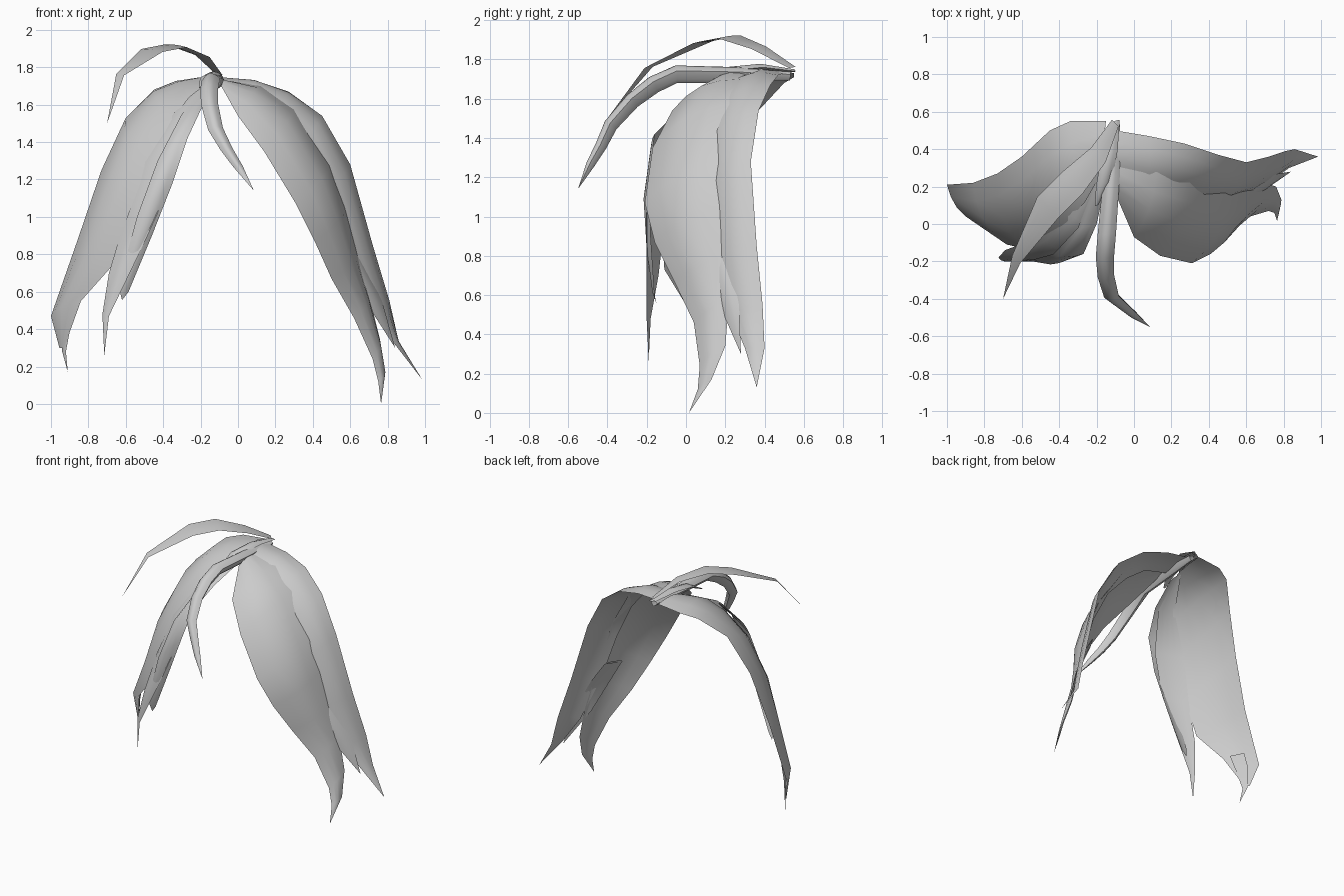
import bpy, bmesh, math
from mathutils import Vector

COLS = 5
CENTRE = Vector((0, 0.25, 0.9))


def lock(name, left, right, bulge, inner):
    """Closed hair lock lofted between two edge paths; bulge/inner = outer and inner arch."""
    L = [Vector(p) for p in left]
    R = [Vector(p) for p in right]
    n = len(L)
    bm = bmesh.new()
    outer_rows, inner_rows = [], []
    for i in range(n):
        a, b = max(i - 1, 0), min(i + 1, n - 1)
        mid = (L[i] + R[i]) / 2
        across = (R[a] + R[b] + R[i]) - (L[a] + L[b] + L[i])
        along = (L[b] + R[b]) - (L[a] + R[a])
        nrm = across.cross(along).normalized()
        if nrm.dot(mid - CENTRE) < 0:
            nrm.negate()
        w = (R[i] - L[i]).length
        o, k = [], []
        for c in range(COLS):
            t = c / (COLS - 1)
            p = L[i].lerp(R[i], t)
            arch = math.sin(math.pi * t) * w
            o.append(bm.verts.new(p + nrm * arch * bulge))
            k.append(o[-1] if c in (0, COLS - 1) else bm.verts.new(p + nrm * arch * inner))
        outer_rows.append(o)
        inner_rows.append(k)
    for rows in (outer_rows, inner_rows):
        for i in range(n - 1):
            for c in range(COLS - 1):
                bm.faces.new((rows[i][c], rows[i][c + 1], rows[i + 1][c + 1], rows[i + 1][c]))
    bmesh.ops.remove_doubles(bm, verts=bm.verts, dist=0.0005)
    bmesh.ops.recalc_face_normals(bm, faces=bm.faces)
    me = bpy.data.meshes.new(name)
    bm.to_mesh(me)
    bm.free()
    ob = bpy.data.objects.new(name, me)
    bpy.context.collection.objects.link(ob)
    bpy.context.view_layer.objects.active = ob
    ob.select_set(True)
    bpy.ops.object.shade_smooth_by_angle(angle=math.radians(60))
    ob.select_set(False)


def ribbon(name, path, widths, side, bulge, inner):
    """Narrow lock from a centre path, widths and a sideways direction."""
    s = Vector(side).normalized()
    left = [Vector(p) - s * w / 2 for p, w in zip(path, widths)]
    right = [Vector(p) + s * w / 2 for p, w in zip(path, widths)]
    lock(name, left, right, bulge, inner)


# right side curtain, front half
lock("right_front_lock",
     [(-.09, .14, 1.70), (0, -.07, 1.54), (.14, -.17, 1.35), (.31, -.21, 1.07), (.41, -.16, .87),
      (.50, -.06, .67), (.62, .04, .46), (.72, .07, .24), (.75, .06, .12), (.765, .015, 0)],
     [(-.08, .32, 1.72), (.12, .28, 1.70), (.30, .25, 1.58), (.49, .19, 1.28), (.57, .17, 1.05),
      (.64, .20, .80), (.70, .22, .58), (.76, .20, .34), (.788, .13, .17), (.765, .015, 0)],
     .14, .08)
# right side curtain, back half, tucked under the front half
lock("right_back_lock",
     [(-.08, .26, 1.70), (.08, .22, 1.68), (.22, .18, 1.58), (.36, .14, 1.42), (.49, .13, 1.16),
      (.61, .16, .80), (.73, .23, .50), (.83, .30, .33), (.985, .36, .13)],
     [(-.1, .50, 1.73), (.08, .47, 1.72), (.27, .43, 1.67), (.45, .37, 1.54), (.6, .33, 1.28),
      (.72, .36, .85), (.81, .39, .55), (.86, .40, .33), (.985, .36, .13)], .13, .06)
# small inner wisp on the right
lock("right_inner_wisp",
     [(.48, .08, .95), (.56, .10, .80), (.68, .17, .55), (.84, .28, .3)],
     [(.55, .20, .95), (.65, .22, .80), (.77, .27, .55), (.84, .28, .3)], .1, 0)

# left side curtain, large outer lock
lock("left_outer_lock",
     [(-.17, .28, 1.71), (-.26, .12, 1.64), (-.36, .01, 1.51), (-.48, -.08, 1.29),
      (-.59, -.13, 1.0), (-.68, -.11, .73), (-.84, .0, .55), (-.93, .13, .30)],
     [(-.15, .55, 1.73), (-.34, .55, 1.71), (-.45, .50, 1.68), (-.6, .36, 1.53),
      (-.73, .27, 1.25), (-.86, .22, .87), (-1, .21, .47), (-.955, .16, .30)], .12, .06)
# left lower tip
lock("left_tip_wisp",
     [(-.86, .05, .56), (-.89, .08, .44), (-.92, .12, .28), (-.91, .10, .17)],
     [(-.91, .15, .56), (-.94, .16, .44), (-.94, .15, .28), (-.91, .10, .17)], .1, .0)
# left side, middle and front locks
lock("left_middle_lock",
     [(-.19, .30, 1.71), (-.34, .05, 1.56), (-.51, -.05, 1.29), (-.61, -.11, .97),
      (-.69, -.14, .70), (-.725, -.18, .48), (-.715, -.19, .26)],
     [(-.17, .26, 1.69), (-.23, .0, 1.56), (-.33, -.16, 1.32), (-.43, -.20, 1.02),
      (-.54, -.20, .78), (-.69, -.20, .47), (-.715, -.19, .26)], .11, .04)
lock("left_front_lock",
     [(-.18, .28, 1.71), (-.30, -.02, 1.55), (-.43, -.16, 1.30), (-.54, -.19, 1.0),
      (-.60, -.185, .78), (-.638, -.17, .63), (-.62, -.15, .555)],
     [(-.15, .22, 1.67), (-.20, .0, 1.57), (-.27, -.16, 1.42), (-.35, -.19, 1.18),
      (-.46, -.18, .90), (-.585, -.16, .60), (-.62, -.15, .555)], .1, .03)

# thin forehead lock hanging forward
ribbon("centre_fringe_lock",
       [(-.10, .53, 1.72), (-.12, .25, 1.73), (-.145, -.05, 1.735), (-.155, -.17, 1.68),
        (-.15, -.28, 1.595), (-.12, -.39, 1.47), (-.06, -.44, 1.36), (.0, -.49, 1.27),
        (.085, -.55, 1.14)],
       [.05, .09, .10, .10, .09, .08, .065, .05, 0], (1, .1, .15), .35, -.55)
# loose arching strand on top
ribbon("top_stray_lock",
       [(-.10, .54, 1.76), (-.19, .37, 1.86), (-.33, .22, 1.915), (-.46, .09, 1.89),
        (-.63, -.19, 1.76), (-.70, -.40, 1.50)],
       [.05, .11, .16, .16, .06, 0], (-.7, .7, .1), .03, -.03)
# small root strand where the locks meet
ribbon("root_lock",
       [(-.10, .55, 1.74), (-.13, .38, 1.76), (-.16, .22, 1.745), (-.20, .10, 1.69)],
       [.05, .09, .09, .02], (.9, .3, 0), .2, -.1)
